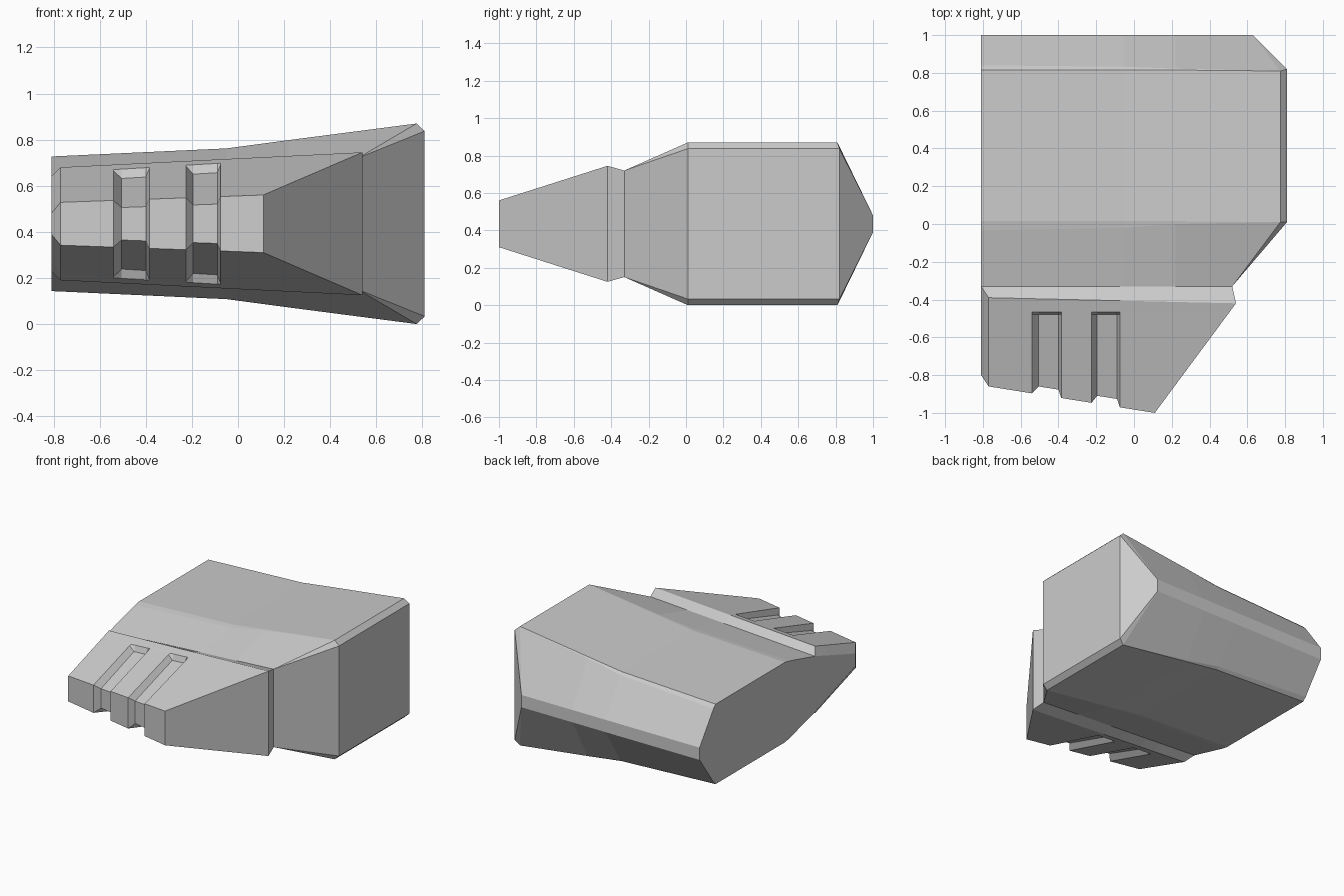
import bpy, bmesh
from mathutils import Vector

if "Cube" in bpy.data.objects:
    bpy.data.objects.remove(bpy.data.objects["Cube"])

MID = 0.435


def loft(name, stations):
    """Skin upper half-sections, mirrored about the mid-plane z = MID; ends are closed strip by strip."""
    bm = bmesh.new()
    rings = []
    for upper in stations:
        lower = [(x, y, 2 * MID - z) for x, y, z in reversed(upper)]
        rings.append([bm.verts.new(p) for p in list(upper) + lower])
    m = len(rings[0])
    for a, b in zip(rings, rings[1:]):
        for j in range(m - 1):
            bm.faces.new((a[j], a[j + 1], b[j + 1], b[j]))
    for r in (rings[0], rings[-1]):
        for j in range(m // 2 - 1):
            bm.faces.new((r[j], r[j + 1], r[m - 2 - j], r[m - 1 - j]))
    bmesh.ops.remove_doubles(bm, verts=bm.verts, dist=0.0005)
    bmesh.ops.recalc_face_normals(bm, faces=bm.faces)
    me = bpy.data.meshes.new(name)
    bm.to_mesh(me)
    bm.free()
    ob = bpy.data.objects.new(name, me)
    bpy.context.collection.objects.link(ob)
    return ob


def root(x):
    return (x, -0.33, 0.64 + 0.06 * (x + 0.81))


# Main body: flared block, softened shoulders fading to the right
body = []
for x, h, soft in ((-0.81, 0.727, 1.0), (-0.05, 0.762, 0.7), (0.22, 0.798, 0.3)):
    body.append([root(x), (x, 0.015 - 0.05 * soft, h - 0.009 * soft), (x, 0.015, h),
                 (x, 0.815, h), (x, 0.815 + 0.025 * soft, h - 0.025 * soft), (x, 1.0, 0.48)])
# Right end: chamfer ring, then the flat side
for x, h, y0, y1 in ((0.775, 0.87, 0.01, 0.81), (0.81, 0.837, 0.01, 0.82)):
    s, b = (x, y0, h), (x, y1, h)
    body.append([root(0.52), s, s, b, b, (0.63, 1.0, 0.48)])
loft("main_body", body)


# Front wedge with two grooves wrapping over its nose
def wedge_section(base, ridge, nose, cut=False):
    ridge, nose = Vector(ridge), Vector(nose)

    def at(y):
        return ridge.lerp(nose, (y - ridge.y) / (nose.y - ridge.y))
    lip, floor = at(-0.465), at(-0.48)
    if cut:
        floor = floor - Vector((0, 0, 0.036))
        nose = nose + Vector((0, 0.042, -0.032))
    return [tuple(p) for p in (base, ridge, lip, floor, nose)]


def middle(x, cut=False):
    d = x + 0.77
    return wedge_section(root(x), (x, -0.39 - 0.023 * d, 0.68 + 0.05 * d),
                         (x, -0.86 - 0.159 * d, 0.528 + 0.036 * d), cut)


wedge = [wedge_section(root(-0.81), root(-0.81), (-0.81, -0.80, 0.48)), middle(-0.77)]
for x0, x1, x2, x3 in ((-0.54, -0.505, -0.40, -0.385), (-0.225, -0.195, -0.09, -0.075)):
    wedge += [middle(x0), middle(x1, True), middle(x2, True), middle(x3)]
wedge.append(wedge_section(root(0.52), (0.54, -0.42, 0.745), (0.11, -1.0, 0.56)))
loft("front_wedge", wedge)
